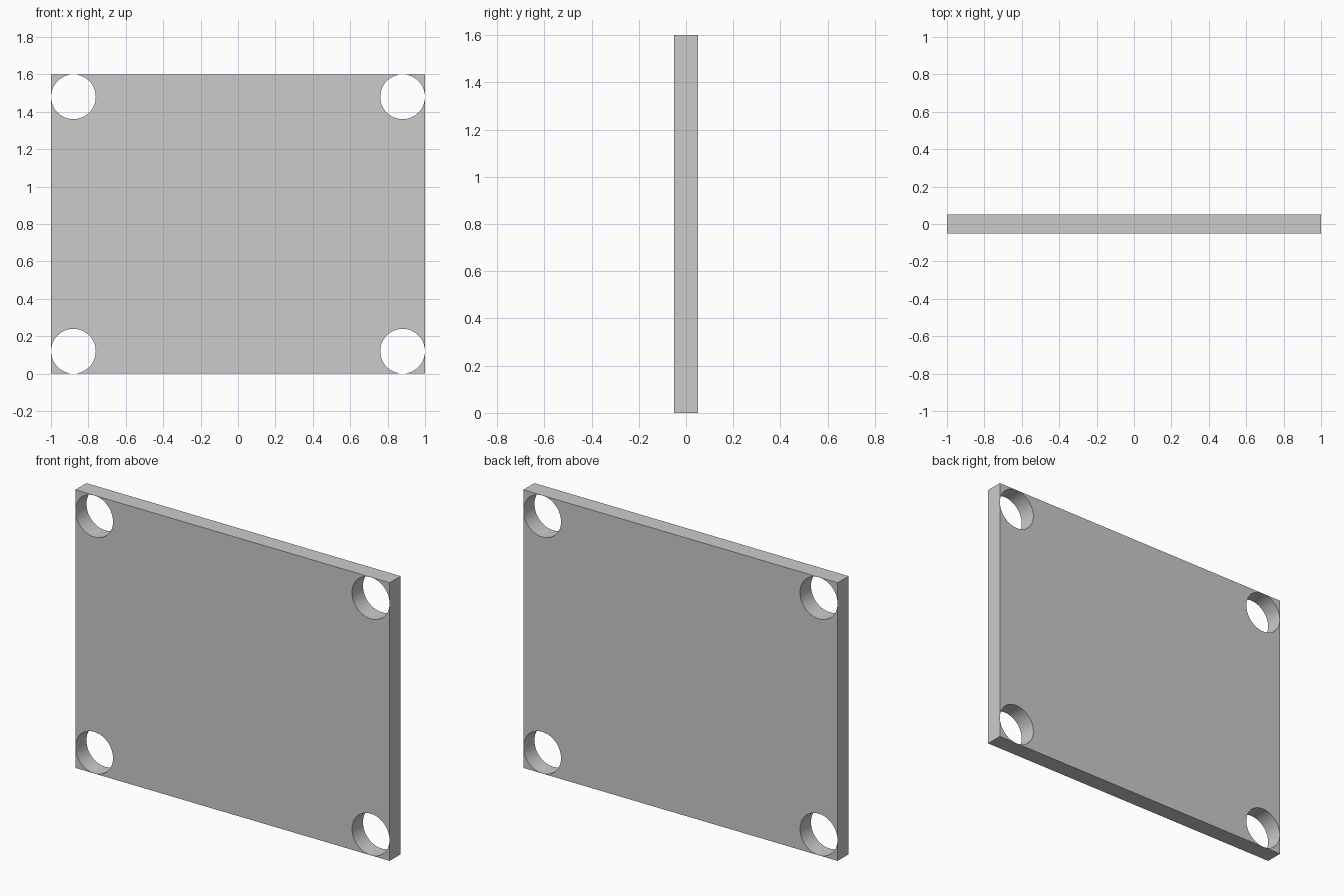
import bpy
from math import pi

if "Cube" in bpy.data.objects:
    bpy.data.objects.remove(bpy.data.objects["Cube"])

WIDTH, DEPTH, HEIGHT = 2.0, 0.1, 1.6
HOLE_R, INSET = 0.1195, 0.12

# Flat rectangular plate
bpy.ops.mesh.primitive_cube_add(size=1, location=(0, 0, HEIGHT / 2))
plate = bpy.context.object
plate.name = "mounting_plate"
plate.scale = (WIDTH, DEPTH, HEIGHT)
bpy.ops.object.transform_apply(location=True, rotation=True, scale=True)


def drill(x, z):
    """Cut one round through-hole along y."""
    bpy.ops.mesh.primitive_cylinder_add(vertices=64, radius=HOLE_R, depth=DEPTH * 3,
                                        location=(x, 0, z), rotation=(pi / 2, 0, 0))
    cutter = bpy.context.object
    cutter.name = "hole_cutter"
    cutter.hide_render = True
    mod = plate.modifiers.new("hole", 'BOOLEAN')
    mod.operation = 'DIFFERENCE'
    mod.solver = 'EXACT'
    mod.object = cutter
    bpy.ops.object.select_all(action='DESELECT')
    plate.select_set(True)
    bpy.context.view_layer.objects.active = plate
    bpy.ops.object.modifier_apply(modifier=mod.name)
    bpy.data.objects.remove(cutter)


# Corner holes, almost touching the plate edges
for x in (-WIDTH / 2 + INSET, WIDTH / 2 - INSET):
    for z in (INSET, HEIGHT - INSET):
        drill(x, z)

# Smooth hole walls, sharp plate edges
bpy.ops.object.shade_smooth_by_angle()
